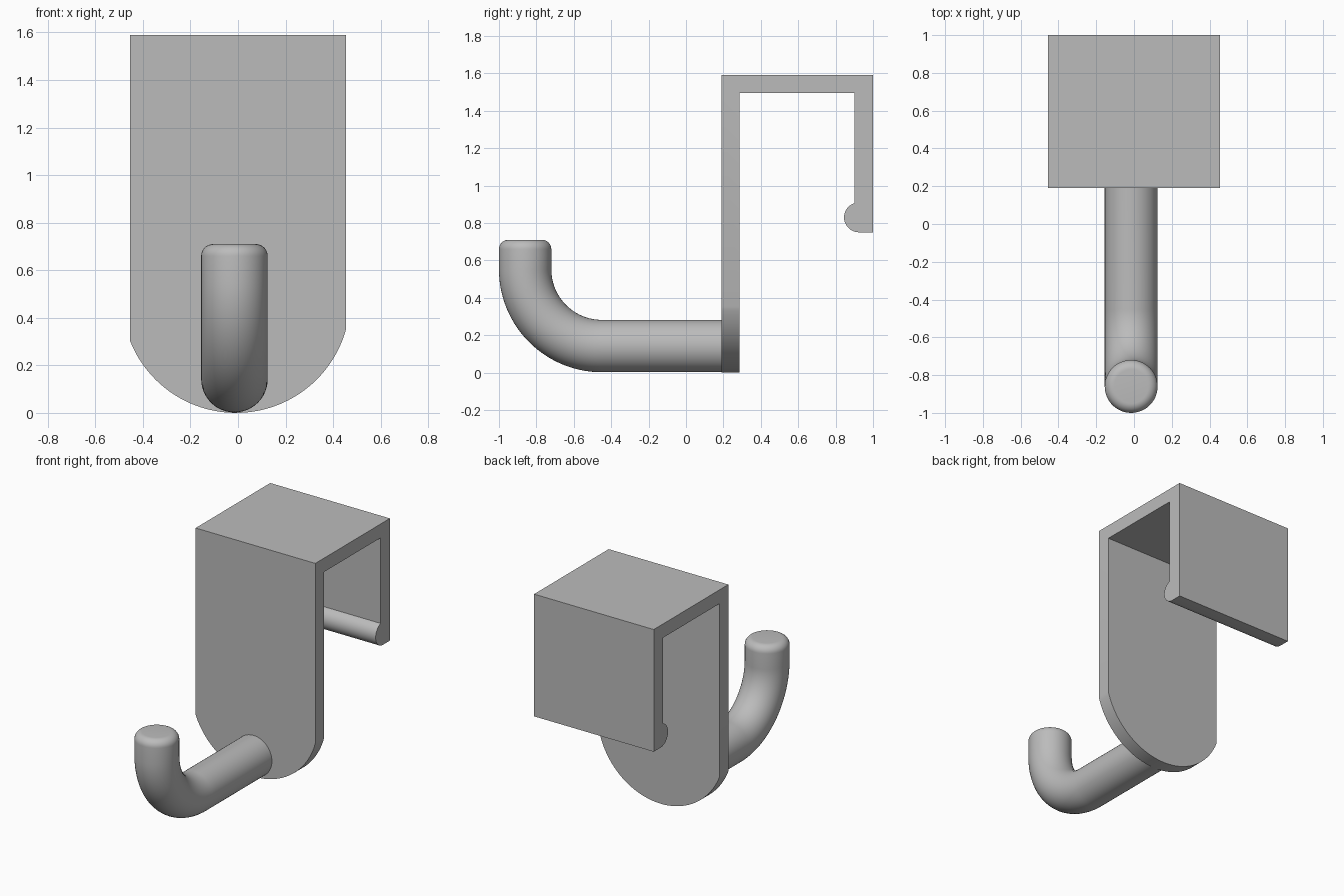
import bpy, bmesh
from math import sin, cos, pi, radians, asin
from mathutils import Vector

cube = bpy.data.objects.get("Cube")
if cube:
    bpy.data.objects.remove(cube, do_unlink=True)

grey = bpy.data.materials.new("grey metal")
grey.use_nodes = True
colour = (0.5, 0.5, 0.5, 1)
grey.diffuse_color = colour
grey.node_tree.nodes["Principled BSDF"].inputs["Base Color"].default_value = colour


def make_object(name, bm):
    bmesh.ops.recalc_face_normals(bm, faces=bm.faces[:])
    mesh = bpy.data.meshes.new(name)
    bm.to_mesh(mesh)
    bm.free()
    mesh.materials.append(grey)
    obj = bpy.data.objects.new(name, mesh)
    bpy.context.collection.objects.link(obj)
    return obj


def activate(obj):
    bpy.ops.object.select_all(action='DESELECT')
    obj.select_set(True)
    bpy.context.view_layer.objects.active = obj


def extrude(name, points, offset):
    bm = bmesh.new()
    face = bm.faces.new([bm.verts.new(p) for p in points])
    new = bmesh.ops.extrude_face_region(bm, geom=[face])["geom"]
    verts = [v for v in new if isinstance(v, bmesh.types.BMVert)]
    bmesh.ops.translate(bm, verts=verts, vec=offset)
    return make_object(name, bm)


def arc(cx, cz, r, start, end, steps):
    angles = [start + (end - start) * i / steps for i in range(steps + 1)]
    return [(cx + r * cos(a), cz + r * sin(a)) for a in angles]


# Bracket: side profile with a rounded bead along the rear lip
front, inner, rear_inner, rear = 0.19, 0.285, 0.9, 1.0
top, under = 1.59, 1.495
bead = arc(0.925, 0.83, 0.08, radians(108), radians(270), 20)
profile = [(front, -0.1), (front, top), (rear, top), (rear, 0.75)]
profile += bead[::-1] + [(rear_inner, under), (inner, under), (inner, -0.1)]
bracket = extrude("bracket", [(-0.6, y, z) for y, z in profile], (1.2, 0, 0))

# Trim the bracket to its width and round the foot of the front plate
half, cx, r = 0.455, -0.008, 0.48
start = pi + asin((r - 0.305) / r)
end = 2 * pi - asin((r - 0.354) / r)
outline = [(half, 2), (-half, 2)]
foot = arc(cx, r, r, start, end, 48)
foot[0], foot[-1] = (-half, foot[0][1]), (half, foot[-1][1])
trimmer = extrude("trimmer", [(x, -1, z) for x, z in outline + foot], (0, 3, 0))
trimmer.hide_render = True
activate(bracket)
mod = bracket.modifiers.new("trim", 'BOOLEAN')
mod.operation = 'INTERSECT'
mod.solver = 'EXACT'
mod.object = trimmer
bpy.ops.object.modifier_apply(modifier=mod.name)
bpy.data.objects.remove(trimmer, do_unlink=True)
bpy.ops.object.shade_smooth_by_angle(angle=radians(25))

# Hook: round bar swept along a bend, with a rounded tip
radius, bend, hook_x = 0.14, 0.41, -0.015
bend_y, bend_z, tip, fillet = -0.45, 0.552, 0.71, 0.05
rings = [(front + 0.02, bend_z - bend, 0, radius)]
for i in range(33):
    a = pi / 2 * i / 32
    rings.append((bend_y - bend * sin(a), bend_z - bend * cos(a), a, radius))
for i in range(9):
    a = pi / 2 * i / 8
    rings.append((bend_y - bend, tip - fillet + fillet * sin(a), pi / 2,
                  radius - fillet + fillet * cos(a)))
bm = bmesh.new()
sides = 48
loops = []
for y, z, a, rad in rings:
    up = Vector((0, sin(a), cos(a)))
    side = Vector((1, 0, 0))
    centre = Vector((hook_x, y, z))
    loops.append([bm.verts.new(centre + rad * (side * cos(t) + up * sin(t)))
                  for t in (2 * pi * k / sides for k in range(sides))])
for lower, upper in zip(loops, loops[1:]):
    for k in range(sides):
        n = (k + 1) % sides
        bm.faces.new((lower[k], lower[n], upper[n], upper[k]))
bm.faces.new(loops[0])
bm.faces.new(loops[-1])
hook = make_object("hook", bm)
activate(hook)
bpy.ops.object.shade_smooth_by_angle(angle=radians(30))
